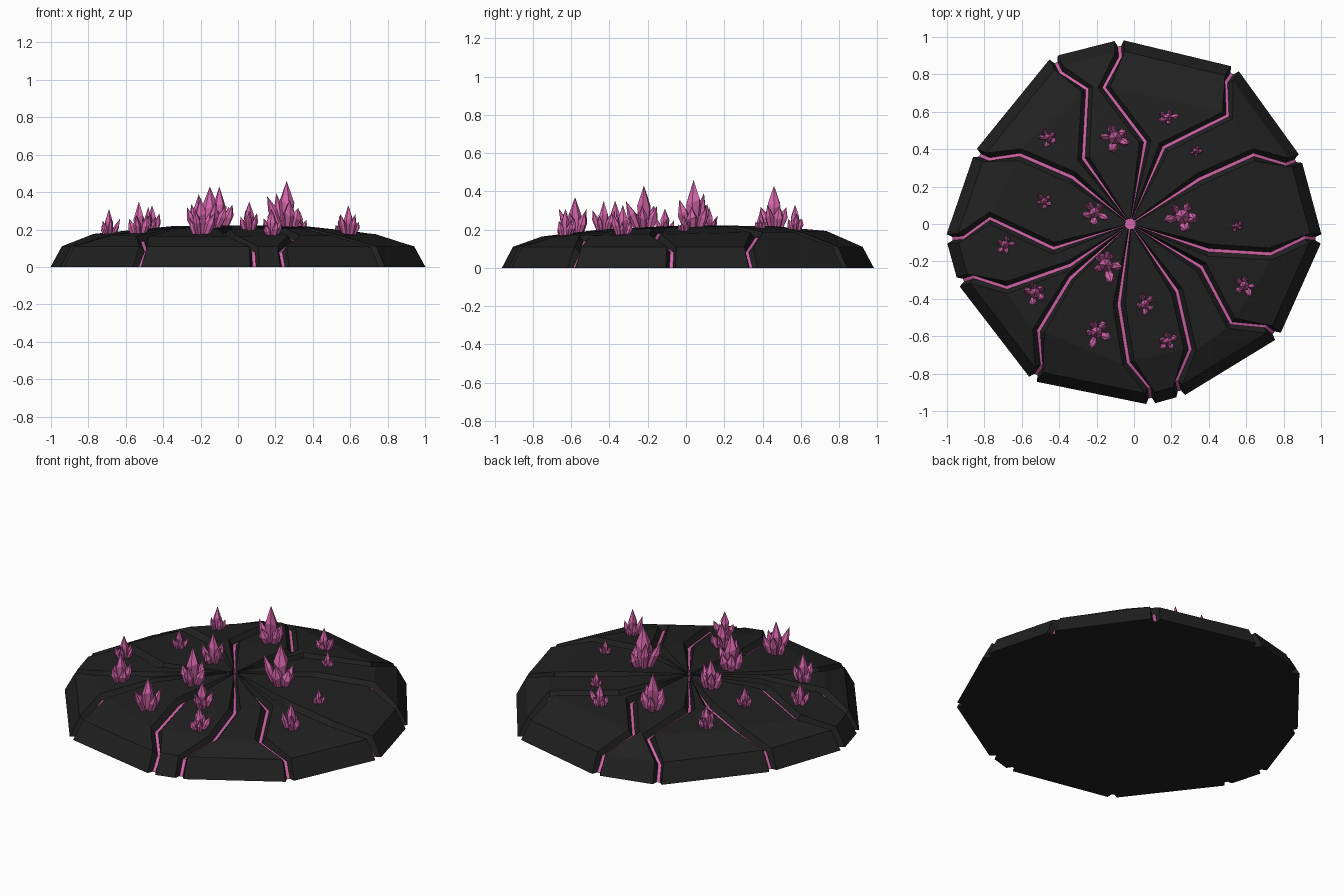
import bpy, bmesh, math, random
from mathutils import Vector, Matrix

random.seed(4)
old = bpy.data.objects.get("Cube")
if old:
    bpy.data.objects.remove(old, do_unlink=True)


def material(name, colour):
    mat = bpy.data.materials.new(name)
    mat.use_nodes = True
    mat.diffuse_color = colour
    bsdf = mat.node_tree.nodes["Principled BSDF"]
    bsdf.inputs["Base Color"].default_value = colour
    bsdf.inputs["Roughness"].default_value = 0.8
    return mat


rock = material("dark rock", (0.015, 0.015, 0.015, 1))
pink = material("glowing pink", (0.66, 0.13, 0.40, 1))


def finish(name, bm, mats):
    bmesh.ops.recalc_face_normals(bm, faces=bm.faces)
    mesh = bpy.data.meshes.new(name)
    bm.to_mesh(mesh)
    bm.free()
    for mat in mats:
        mesh.materials.append(mat)
    obj = bpy.data.objects.new(name, mesh)
    bpy.context.collection.objects.link(obj)
    return obj


# Each crack: inner bend, outer bend, end on the rim
CRACKS = [
    ((.35, .24), (.64, .37), (.89, .35)),
    ((.16, .41), (.5, .58), (.54, .83)),
    ((.06, .44), (-.16, .73), (-.08, .98)),
    ((-.27, .35), (-.25, .72), (-.43, .89)),
    ((-.33, .25), (-.61, .37), (-.85, .38)),
    ((-.43, -.13), (-.77, .03), (-1, -.08)),
    ((-.34, -.22), (-.68, -.34), (-.94, -.31)),
    ((-.34, -.29), (-.51, -.57), (-.54, -.83)),
    ((-.08, -.43), (-.03, -.74), (.09, -.96)),
    ((.23, -.36), (.3, -.67), (.25, -.92)),
    ((.36, -.23), (.52, -.53), (.77, -.6)),
    ((.4, -.14), (.73, -.16), (1, -.08)),
]
CENTRE = Vector((-.02, 0))
DOME = [(0, .222), (.4, .215), (.78, .175), (.93, .11), (1, 0)]


def dome_height(p):
    r = min(p.length, 0.99)
    for (r0, z0), (r1, z1) in zip(DOME, DOME[1:]):
        if r <= r1:
            return z0 + (z1 - z0) * (r - r0) / (r1 - r0) + 0.02 * p.y


# Crack centre lines, five rows from the hub to the foot of the rim
paths = []
for bends in CRACKS:
    inner, outer, rim = map(Vector, bends)
    hub = CENTRE + (inner - CENTRE).normalized() * 0.03
    paths.append([hub, inner, outer, rim * 0.94, rim])
count = len(paths)


def section(i, row):
    """Four points across a crack: plate edge, floor edge, floor edge, plate edge."""
    path = paths[i]
    p = path[row]
    if row >= 3:
        along = p.normalized()
    else:
        before = path[row - 1] if row else CENTRE
        along = ((p - before).normalized() + (path[row + 1] - p).normalized()).normalized()
    side = Vector((-along.y, along.x))
    gap = min((p - paths[(i + k) % count][row]).length for k in (-1, 1))
    wide = min(0.025 if row >= 3 else 0.033, gap * 0.36)
    thin = min(0.009, wide * 0.5)
    top = (dome_height(p), dome_height(p), dome_height(p), 0.11, 0)[row]
    floor = p * (0.97 if row >= 3 else 1)
    low = max(top - 0.03, 0)
    return [(p - side * wide).to_3d() + Vector((0, 0, top)),
            (floor - side * thin).to_3d() + Vector((0, 0, low)),
            (floor + side * thin).to_3d() + Vector((0, 0, low)),
            (p + side * wide).to_3d() + Vector((0, 0, top))]


# Cracked rock mound: plates, groove walls and pink groove floors
bm = bmesh.new()
grid = [[[bm.verts.new(v) for v in section(i, row)] for row in range(5)]
        for i in range(count)]
for i in range(count):
    here, after = grid[i], grid[(i + 1) % count]
    for row in range(4):
        a, b = here[row], here[row + 1]
        for k in range(3):
            face = bm.faces.new((a[k], b[k], b[k + 1], a[k + 1]))
            face.material_index = int(k == 1)
        bm.faces.new((a[3], b[3], after[row + 1][0], after[row][0]))
    # Plate tip at the hub
    bm.faces.new((here[0][2], here[0][3], after[0][0], after[0][1]))
hub_face = bm.faces.new([v for crack in grid for v in crack[0][1:3]])
hub_face.material_index = 1
bm.faces.new([v for crack in grid for v in crack[4]])
finish("cracked_rock_mound", bm, (rock, pink))


def add_crystal(bm, base, height, radius, lean, heading, sides=6):
    """Faceted shard that swells from a narrow foot and ends in a point."""
    turn = random.uniform(0, math.tau)
    place = (Matrix.Translation(base) @ Matrix.Rotation(heading, 4, 'Z')
             @ Matrix.Rotation(lean, 4, 'Y') @ Matrix.Rotation(turn, 4, 'Z'))
    rings = []
    for level, swell in ((0, 0.6), (0.55, 1)):
        ring = []
        for k in range(sides):
            a = math.tau * k / sides
            z = level * height * (1 + 0.12 * math.sin(2 * a))
            ring.append(bm.verts.new(place @ Vector((
                radius * swell * math.cos(a), radius * swell * math.sin(a), z))))
        rings.append(ring)
    tip = bm.verts.new(place @ Vector((0, 0, height)))
    bm.faces.new(rings[0])
    for k in range(sides):
        n = (k + 1) % sides
        bm.faces.new((rings[0][k], rings[0][n], rings[1][n], rings[1][k]))
        bm.faces.new((rings[1][k], rings[1][n], tip))


# Crystal clusters: x, y, height of the tip
CLUSTERS = [
    (-.46, .46, .33), (-.1, .46, .43), (.18, .57, .33), (.33, .39, .3),
    (-.48, .12, .32), (-.21, .06, .39), (.26, .04, .46), (.55, -.01, .28),
    (-.69, -.11, .31), (-.53, -.37, .35), (-.15, -.22, .43), (.06, -.43, .35),
    (.59, -.33, .33), (-.2, -.58, .37), (.18, -.63, .31),
]
for number, (x, y, top) in enumerate(CLUSTERS, 1):
    bm = bmesh.new()
    foot = Vector((x, y, dome_height(Vector((x, y))) - 0.02))
    height = top - foot.z
    add_crystal(bm, foot, height, height * 0.16, 0, 0)
    start = random.uniform(0, math.tau)
    for k in range(5):
        heading = start + math.tau * k / 5 + random.uniform(-0.2, 0.2)
        out = Vector((math.cos(heading), math.sin(heading), 0)) * height * 0.13
        add_crystal(bm, foot + out, height * random.uniform(0.45, 0.78),
                    height * random.uniform(0.09, 0.12),
                    random.uniform(0.22, 0.42), heading)
    finish(f"crystal_cluster_{number}", bm, (pink,))
